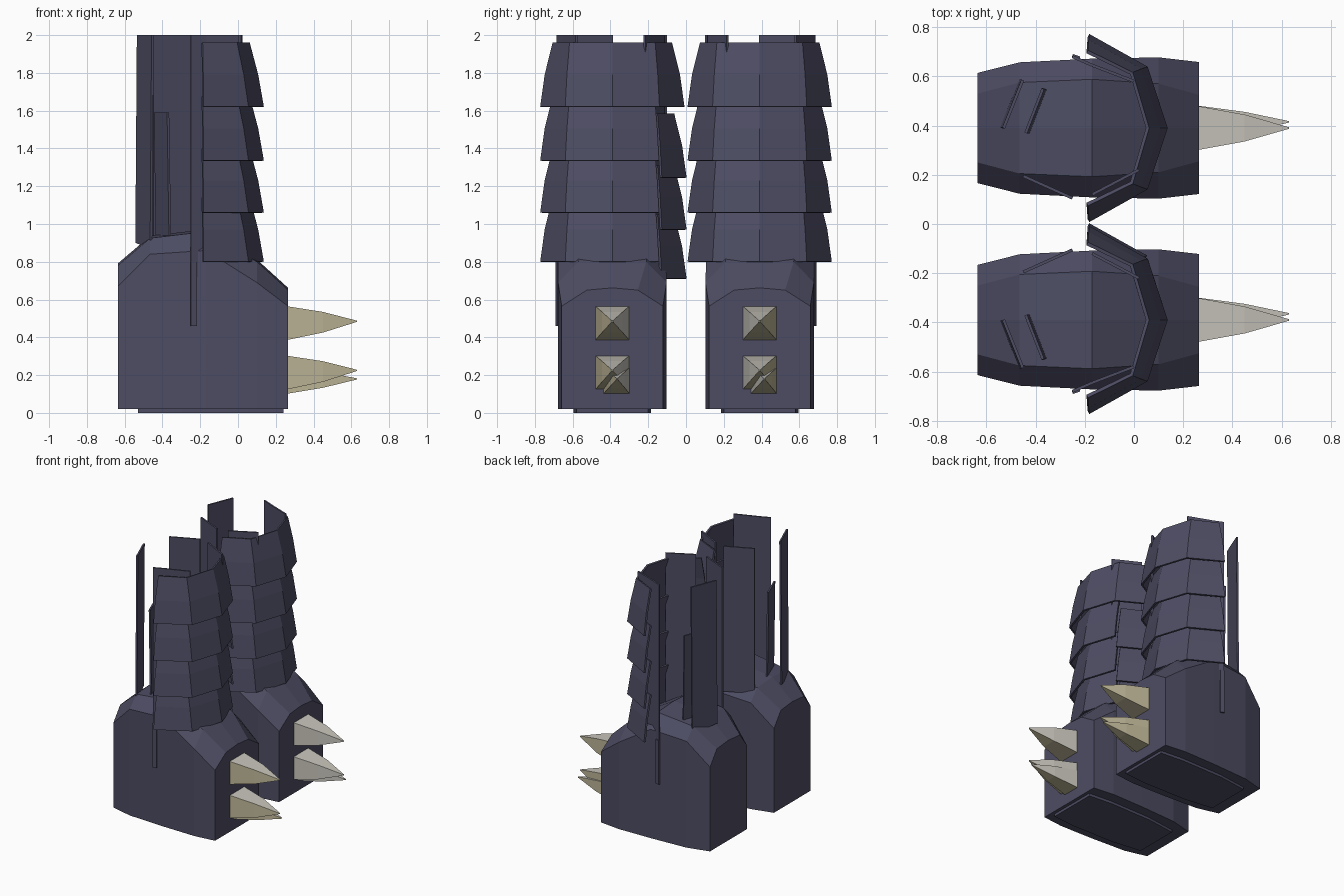
import bpy, bmesh
from mathutils import Vector

if "Cube" in bpy.data.objects:
    bpy.data.objects.remove(bpy.data.objects["Cube"])

CY = 0.39  # sideways distance of each boot from the middle


def material(name, rgb):
    m = bpy.data.materials.new(name)
    m.diffuse_color = (*rgb, 1)
    m.use_nodes = True
    m.node_tree.nodes["Principled BSDF"].inputs["Base Color"].default_value = m.diffuse_color
    return m


DARK = material("dark slate purple", (0.075, 0.073, 0.125))
GREY = material("bone grey", (0.58, 0.56, 0.50))
TAN = material("bone tan", (0.53, 0.48, 0.32))


def make(name, verts, faces, mats, thick=0):
    me = bpy.data.meshes.new(name)
    me.from_pydata(verts, [], faces)
    for m in mats:
        me.materials.append(m)
    bm = bmesh.new()
    bm.from_mesh(me)
    bmesh.ops.recalc_face_normals(bm, faces=bm.faces[:])
    bm.to_mesh(me)
    bm.free()
    ob = bpy.data.objects.new(name, me)
    bpy.context.collection.objects.link(ob)
    if thick:
        mod = ob.modifiers.new("thickness", "SOLIDIFY")
        mod.thickness = thick
        mod.offset = 0
    return ob


def loft(rings):
    """Closed solid through a list of equal rings."""
    n = len(rings[0])
    verts = [p for r in rings for p in r]
    faces = [(i * n + j, i * n + (j + 1) % n, (i + 1) * n + (j + 1) % n, (i + 1) * n + j)
             for i in range(len(rings) - 1) for j in range(n)]
    faces += [tuple(range(n)), tuple(range(len(verts) - n, len(verts)))]
    return verts, faces


def sheet(rows):
    """Open grid of quads through equal rows."""
    n = len(rows[0])
    verts = [p for r in rows for p in r]
    return verts, [(i * n + j, i * n + j + 1, (i + 1) * n + j + 1, (i + 1) * n + j)
                   for i in range(len(rows) - 1) for j in range(n - 1)]


def boot_body(side, s):
    # x, half width, shoulder height, half width of top, top height
    stations = [(-0.635, 0.224, 0.67, 0.14, 0.78), (-0.465, 0.267, 0.84, 0.185, 0.925),
                (-0.17, 0.282, 0.86, 0.198, 0.96), (0.10, 0.287, 0.69, 0.18, 0.80),
                (0.265, 0.268, 0.565, 0.135, 0.65)]
    rings = []
    for x, w, z1, t, z2 in stations:
        prof = [(-w, 0.02), (w, 0.02), (w, z1), (t, z2), (0, z2 + 0.012), (-t, z2), (-w, z1)]
        rings.append([(x, s * (CY + v), z) for v, z in prof])
    make(side + "_boot_body", *loft(rings), [DARK])
    # sole plate
    rings = [[(x, s * (CY + w), z) for w, z in
              ((-h, 0.0), (h, 0.0), (h, 0.03), (-h, 0.03))]
             for x, h in ((-0.53, 0.17), (-0.3, 0.20), (0.05, 0.205), (0.24, 0.19))]
    make(side + "_sole", *loft(rings), [DARK])


def shin_plates(side, s):
    # rows run from top to bottom: height share, then (x, sideways) of centre, middle, end
    rows = [(1.0, (0.055, 0), (-0.01, 0.222), (-0.19, 0.31)),
            (0.5, (0.10, 0), (0.025, 0.236), (-0.187, 0.352)),
            (0.0, (0.13, 0), (0.05, 0.245), (-0.185, 0.376))]
    for k, (z0, h) in enumerate(((0.80, 0.34), (1.06, 0.34), (1.335, 0.34), (1.62, 0.34))):
        cols = []
        for share, c, m, e in rows:
            z = z0 + h * share
            pts = [(e[0], e[1]), (m[0], m[1]), c, (m[0], -m[1]), (e[0], -e[1])]
            cols.append([(x, s * (CY + v), z) for x, v in pts])
        if s < 0 and k < 3:  # loose inner flaps hang a little lower
            flap = [[(x, y + 0.012, z - 0.09) for x, y, z in r[3:]] for r in cols]
            make(f"{side}_loose_flap_{k + 1}", *sheet(flap), [DARK], 0.012)
            cols = [r[:4] for r in cols]
        make(f"{side}_shin_plate_{k + 1}", *sheet(cols), [DARK], 0.014)


def strap(name, s, a, b, z0, z1, slant=0.0, bend=0.0):
    """Upright flat band between two ground points (x, outward)."""
    rows = []
    for t in (0, 0.5, 1):
        z = z0 + (z1 - z0) * t
        dx = bend * (1 - t)
        rows.append([(a[0] + dx, s * (CY + a[1]), z + slant * (1 - t)),
                     (b[0] + dx, s * (CY + b[1]), z)])
    make(name, *sheet(rows), [DARK], 0.012)


def straps(side, s):
    strap(side + "_heel_strap", s, (-0.53, 0), (-0.452, 0.195), 0.87, 2.0, 0.03, -0.008)
    strap(side + "_short_heel_strap", s, (-0.44, -0.02), (-0.37, 0.16), 0.93, 1.59, 0, 0.01)
    strap(side + "_inner_rear_strap", s, (-0.45, -0.195), (-0.25, -0.285), 0.88, 2.0)
    strap(side + "_outer_strap", s, (-0.25, 0.29), (-0.17, 0.255), 0.72, 2.0)
    strap(side + "_outer_front_strap", s, (-0.17, 0.255), (0.0, 0.19), 0.85, 2.0)
    strap(side + "_outer_tail", s, (-0.25, 0.295), (-0.22, 0.285), 0.46, 0.80)
    strap(side + "_inner_front_strap", s, (-0.17, -0.27), (0.02, -0.17), 0.72, 2.0)


def spike(name, s, y, z, half, tip_z, tip_y):
    rings = []
    for x, h, t in ((0.25, half, 0), (0.45, half * 0.6, 0.5), (0.63, 0.003, 1)):
        cy, cz = y + (tip_y - y) * t, z + (tip_z - z) * t
        rings.append([(x, cy + a * h, cz + b * h) for a, b in ((-1, -1), (1, -1), (1, 1), (-1, 1))])
    ob = make(name, *loft(rings), [GREY, TAN])
    # outward and lower faces are tan, inner and upper ones grey
    for p in ob.data.polygons:
        n = Vector(p.normal)
        p.material_index = int(s * n.y > 0.6 or n.z < -0.6)


for side, s in (("right", -1), ("left", 1)):
    boot_body(side, s)
    shin_plates(side, s)
    straps(side, s)
    y = s * CY
    spike(side + "_upper_spike", s, y, 0.475, 0.091, 0.485, y)
    spike(side + "_lower_spike", s, y, 0.213, 0.091, 0.225, y)
    spike(side + "_small_spike", s, y + 0.022, 0.17, 0.07, 0.18, y + 0.025)
